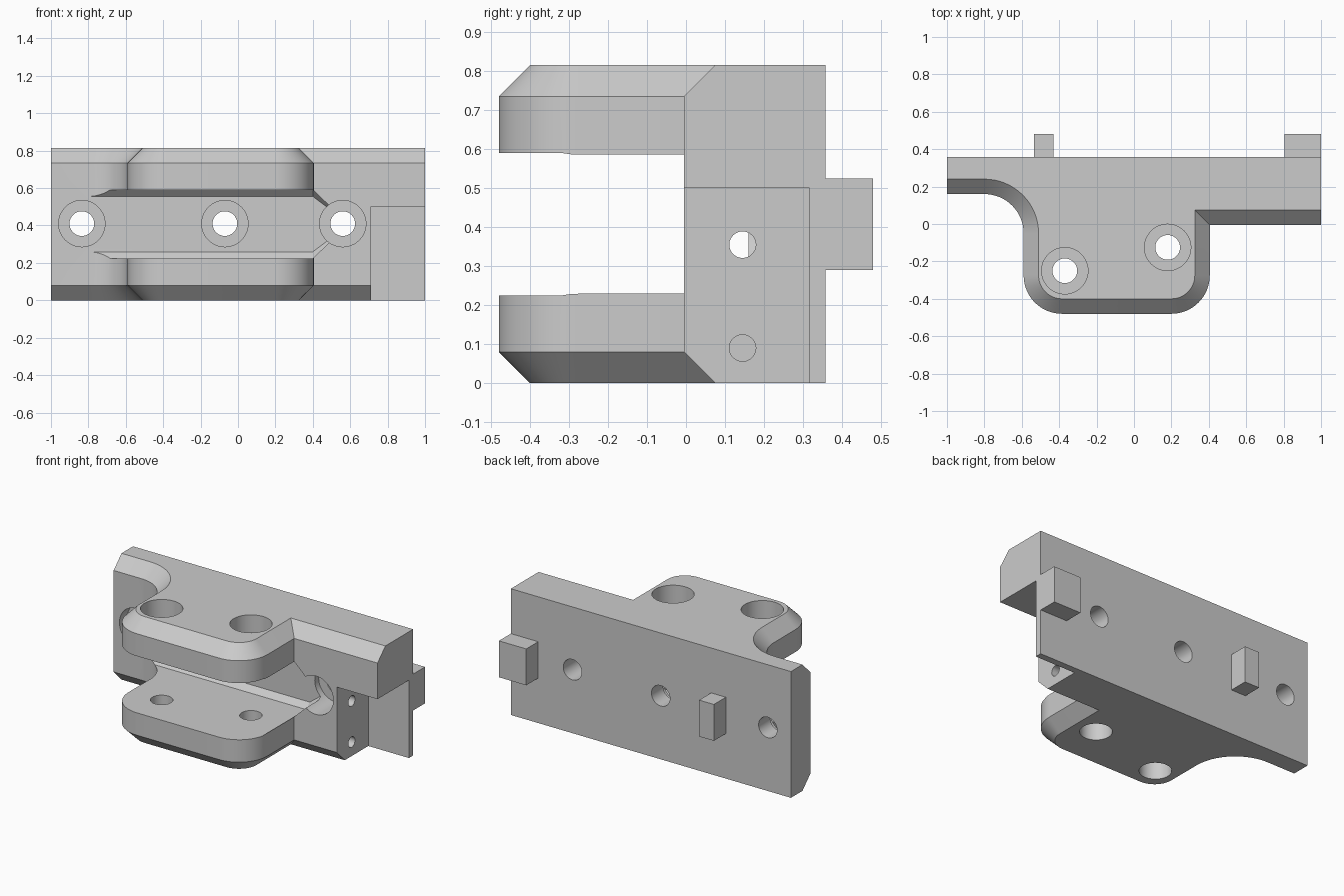
import bpy, bmesh, math
from mathutils import Matrix, Vector

cube = bpy.data.objects.get("Cube")
if cube:
    bpy.data.objects.remove(cube, do_unlink=True)

grey = bpy.data.materials.new("light_grey")
grey.use_nodes = True
colour = (0.6, 0.6, 0.6, 1)
grey.diffuse_color = colour
grey.node_tree.nodes["Principled BSDF"].inputs["Base Color"].default_value = colour


def make(name, bm):
    bmesh.ops.recalc_face_normals(bm, faces=bm.faces)
    mesh = bpy.data.meshes.new(name)
    bm.to_mesh(mesh)
    bm.free()
    mesh.materials.append(grey)
    ob = bpy.data.objects.new(name, mesh)
    bpy.context.collection.objects.link(ob)
    return ob


def loft(name, rings):
    """Solid through matching closed rings of points."""
    bm = bmesh.new()
    loops = [[bm.verts.new(p) for p in ring] for ring in rings]
    n = len(loops[0])
    for a, b in zip(loops, loops[1:]):
        for i in range(n):
            j = (i + 1) % n
            bm.faces.new((a[i], a[j], b[j], b[i]))
    bm.faces.new(loops[0][::-1])
    bm.faces.new(loops[-1])
    return make(name, bm)


def box(name, low, high):
    low, high = Vector(low), Vector(high)
    bm = bmesh.new()
    bmesh.ops.create_cube(bm, size=1, matrix=Matrix.Translation((low + high) / 2)
                          @ Matrix.Diagonal((*(high - low), 1)))
    return make(name, bm)


def rod(name, start, end, radius):
    start, end = Vector(start), Vector(end)
    d = end - start
    turn = Vector((0, 0, 1)).rotation_difference(d).to_matrix().to_4x4()
    bm = bmesh.new()
    bmesh.ops.create_cone(bm, cap_ends=True, segments=48, radius1=radius, radius2=radius,
                          depth=d.length, matrix=Matrix.Translation((start + end) / 2) @ turn)
    return make(name, bm)


def arc(cx, cy, r, a0, a1, steps=16):
    angles = [math.radians(a0 + (a1 - a0) * i / steps) for i in range(steps + 1)]
    return [(cx + r * math.cos(a), cy + r * math.sin(a)) for a in angles]


BACK, TOP, CHAMFER = 0.358, 0.815, 0.08


def outline(d, z):
    """Plan of the body with its front edge set back by d."""
    pts = [(1, BACK), (-1, BACK), (-1, 0.16 + d)]
    pts += arc(-0.8, -0.05, 0.21 + d, 90, 0)
    pts += arc(-0.385, -0.275, 0.205 - d, 180, 270)
    pts += arc(0.2, -0.275, 0.205 - d, 270, 360)
    pts += [(0.405 - d, -0.005 + d), (1, -0.005 + d)]
    return [(x, y, z) for x, y in pts]


# Body with chamfered top and bottom front edges
body = loft("bracket_body", [outline(CHAMFER, 0), outline(0, CHAMFER),
                             outline(0, TOP - CHAMFER), outline(CHAMFER, TOP)])


def slot_ring(x, outer, inner):
    mid = TOP / 2
    return [(x, -0.6, mid - outer), (x, 0.125, mid - outer), (x, 0.16, mid - inner),
            (x, 0.16, mid + inner), (x, 0.125, mid + outer), (x, -0.6, mid + outer)]


# Front slot with tapered right end, and lower right notch
cutters = [loft("slot_cutter", [slot_ring(-0.8, 0.183, 0.148), slot_ring(0.4, 0.183, 0.148),
                                slot_ring(0.49, 0.097, 0.08)]),
           box("notch_cutter", (0.71, -0.2, -0.1), (1.1, 0.315, 0.502))]

# Mounting holes through the back, counterbored at the front
for x, floor in ((-0.835, 0.24), (-0.07, 0.24), (0.56, 0.2)):
    cutters.append(rod("mount_bore_cutter", (x, -0.06, 0.41), (x, floor, 0.41), 0.124))
    cutters.append(rod("mount_hole_cutter", (x, 0, 0.41), (x, 0.5, 0.41), 0.066))

# Vertical pin holes through both jaws
for x, y in ((-0.37, -0.25), (0.18, -0.125)):
    cutters.append(rod("pin_hole_cutter", (x, y, -0.1), (x, y, 1), 0.066))
    cutters.append(rod("upper_bore_cutter", (x, y, 0.7), (x, y, 1), 0.124))
    cutters.append(rod("lower_bore_cutter", (x, y, -0.1), (x, y, 0.11), 0.094))

# Small side holes in the notch wall
for z in (0.355, 0.09):
    cutters.append(rod("side_hole_cutter", (0.52, 0.145, z), (0.8, 0.145, z), 0.034))

bpy.context.view_layer.objects.active = body
for cutter in cutters:
    cutter.hide_render = True
    mod = body.modifiers.new("cut", "BOOLEAN")
    mod.operation, mod.solver, mod.object = "DIFFERENCE", "EXACT", cutter
    bpy.ops.object.modifier_apply(modifier=mod.name)
    bpy.data.objects.remove(cutter, do_unlink=True)

# Locating pegs on the back
box("right_peg", (-0.535, BACK - 0.01, 0.29), (-0.43, 0.48, 0.525))
box("left_peg", (0.805, BACK - 0.01, 0.29), (1, 0.48, 0.525))

bpy.ops.object.select_all(action="DESELECT")
body.select_set(True)
bpy.ops.object.shade_smooth_by_angle(angle=math.radians(25))
